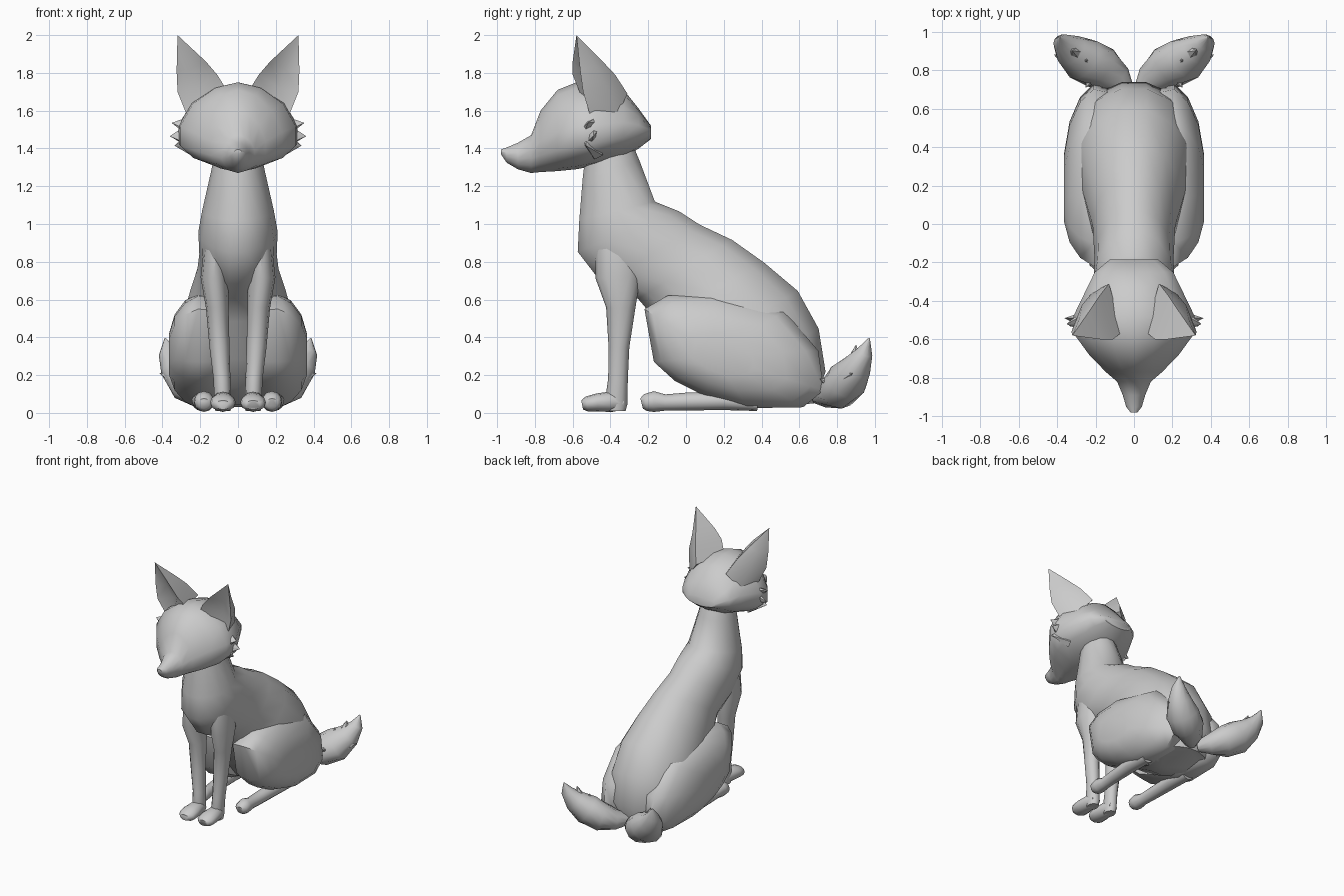
import bpy, bmesh, math
from mathutils import Vector as V


def loft(name, rings, mirror=False, angle=50):
    """Skin a list of equal-length point rings, cap both ends."""
    bm = bmesh.new()
    vr = [[bm.verts.new(p) for p in r] for r in rings]
    n = len(vr[0])
    for a, b in zip(vr, vr[1:]):
        for i in range(n):
            j = (i + 1) % n
            bm.faces.new((a[i], a[j], b[j], b[i]))
    bm.faces.new(vr[0])
    bm.faces.new(vr[-1])
    bmesh.ops.remove_doubles(bm, verts=bm.verts, dist=0.0005)
    bmesh.ops.recalc_face_normals(bm, faces=bm.faces)
    me = bpy.data.meshes.new(name)
    bm.to_mesh(me)
    bm.free()
    ob = bpy.data.objects.new(name, me)
    bpy.context.collection.objects.link(ob)
    bpy.ops.object.select_all(action='DESELECT')
    ob.select_set(True)
    bpy.context.view_layer.objects.active = ob
    bpy.ops.object.shade_smooth_by_angle(angle=math.radians(angle))
    if mirror:
        ob.modifiers.new("Mirror", 'MIRROR').use_mirror_merge = False
    return ob


def ellipse(c, u, v, n=12):
    return [c + u * math.cos(2 * math.pi * i / n) + v * math.sin(2 * math.pi * i / n)
            for i in range(n)]


def tube(name, path, n=12):
    """Mirrored limb; path entries are x, y, z, half width, half depth."""
    pts = [V(p[:3]) for p in path]
    rings = []
    for i, p in enumerate(path):
        t = (pts[min(i + 1, len(pts) - 1)] - pts[max(i - 1, 0)]).normalized()
        u = V((1, 0, 0))
        u = (u - t * u.dot(t)).normalized()
        rings.append(ellipse(pts[i], u * p[3], t.cross(u) * p[4], n))
    return loft(name, rings, True)


def tuft(name, base, tip, w, d):
    tube(name, [(*base, w, d), (*tip, 0.001, 0.001)], 6)


# Neck and torso: front/belly point, back point, half width
torso = [(-.53, 1.40, -.29, 1.45, .115), (-.55, 1.25, -.24, 1.33, .14),
         (-.57, 1.02, -.16, 1.12, .19), (-.58, .85, -.03, 1.07, .21),
         (-.45, .68, .08, 1.00, .205), (-.26, .60, .25, .92, .215),
         (-.16, .48, .42, .80, .255), (-.05, .28, .60, .65, .30),
         (.08, .13, .71, .45, .31), (.25, .04, .745, .22, .27),
         (.36, .03, .68, .05, .2)]
loft("torso", [ellipse(V((0, (a + c) / 2, (b + d) / 2)), V((w, 0, 0)),
                       V((0, (c - a) / 2, (d - b) / 2)), 14) for a, b, c, d, w in torso])

# Head: y, top, widest height, bottom, half width
head = [(-.98, 1.395, 1.385, 1.37, .018), (-.95, 1.405, 1.37, 1.325, .042),
        (-.89, 1.43, 1.36, 1.29, .06), (-.82, 1.47, 1.37, 1.27, .09),
        (-.77, 1.60, 1.39, 1.275, .15), (-.68, 1.71, 1.42, 1.28, .24),
        (-.58, 1.75, 1.45, 1.29, .315), (-.48, 1.75, 1.46, 1.31, .325),
        (-.33, 1.71, 1.49, 1.35, .25), (-.25, 1.61, 1.50, 1.40, .21),
        (-.185, 1.52, 1.49, 1.45, .13)]
rings = []
for y, top, mid, bot, w in head:
    ring = []
    for i in range(14):
        a = 2 * math.pi * i / 14 + math.pi / 2
        s, c = math.sin(a), math.cos(a)
        x = w * c * abs(c) ** 0.15
        z = mid + s * ((top - mid) if s > 0 else (mid - bot))
        ring.append(V((x, y, z)))
    rings.append(ring)
loft("head", rings)

# Ears with a hollow front: inner edge, back, outer back, outer edge, hollow
tip = V((.32, -.58, 2.0))
ear = [[(.06, -.56, 1.71), (.13, -.31, 1.69), (.22, -.36, 1.58), (.26, -.50, 1.55), (.18, -.54, 1.64)],
       [(.11, -.60, 1.79), (.18, -.375, 1.79), (.27, -.42, 1.73), (.32, -.545, 1.70), (.22, -.50, 1.72)],
       [(.17, -.60, 1.86), (.23, -.45, 1.87), (.28, -.48, 1.84), (.325, -.56, 1.81), (.25, -.53, 1.82)],
       [tip + V((i * 0.0001, i % 2 * 0.0001, 0)) for i in range(5)]]
loft("ear", [[V(p) for p in r] for r in ear], True, 60)

# Cheek fur
for z0, t in ((1.51, (.35, -.52, 1.535)), (1.47, (.36, -.49, 1.465)), (1.43, (.335, -.53, 1.415))):
    tuft("cheek_tuft", (.22, -.50, z0), t, .05, .10)

# Front legs and paws
tube("front_leg", [(.12, -.36, .88, .06, .12), (.125, -.36, .72, .073, .12),
                   (.11, -.345, .56, .06, .078), (.098, -.355, .35, .053, .055),
                   (.085, -.36, .18, .045, .052), (.08, -.37, .05, .045, .06),
                   (.08, -.37, .01, .04, .05)])
tube("front_paw", [(.08, -.33, .05, .035, .035), (.08, -.39, .06, .055, .055),
                   (.08, -.47, .055, .068, .048), (.08, -.525, .047, .064, .04),
                   (.08, -.55, .042, .04, .025)])

# Haunches: side outline scaled at steps outwards
outline = [(-.22, .55), (-.17, .27), (-.06, .17), (.1, .09), (.33, .025), (.62, .03),
           (.73, .12), (.70, .33), (.52, .54), (.14, .635), (-.1, .62)]
steps = [(.07, .85), (.13, .97), (.21, 1), (.28, .88), (.335, .66), (.365, .36)]
loft("haunch", [[V((x, .15 + (y - .15) * s, .3 + (z - .3) * s)) for y, z in outline]
                for x, s in steps], True)

# Hind feet
tube("hind_foot", [(.19, .38, .05, .05, .04), (.19, .2, .065, .055, .05),
                   (.185, 0, .06, .047, .047), (.18, -.11, .055, .044, .043),
                   (.18, -.17, .06, .054, .055), (.18, -.215, .055, .05, .045),
                   (.18, -.235, .05, .028, .028)])

# Pair of tails with fur points
tube("tail", [(.03, .68, .09, .04, .04), (.09, .75, .10, .085, .075),
              (.17, .81, .125, .12, .105), (.26, .855, .175, .125, .11),
              (.33, .905, .245, .09, .08), (.372, .945, .32, .05, .045),
              (.385, .97, .395, .004, .004)])
for b, t in (((.30, .82, .17), (.415, .88, .21)), ((.33, .88, .22), (.41, .92, .28)),
             ((.20, .79, .15), (.25, .71, .18)), ((.24, .85, .20), (.25, .85, .30)),
             ((.30, .89, .25), (.32, .90, .36))):
    tuft("tail_tuft", b, t, .06, .06)
